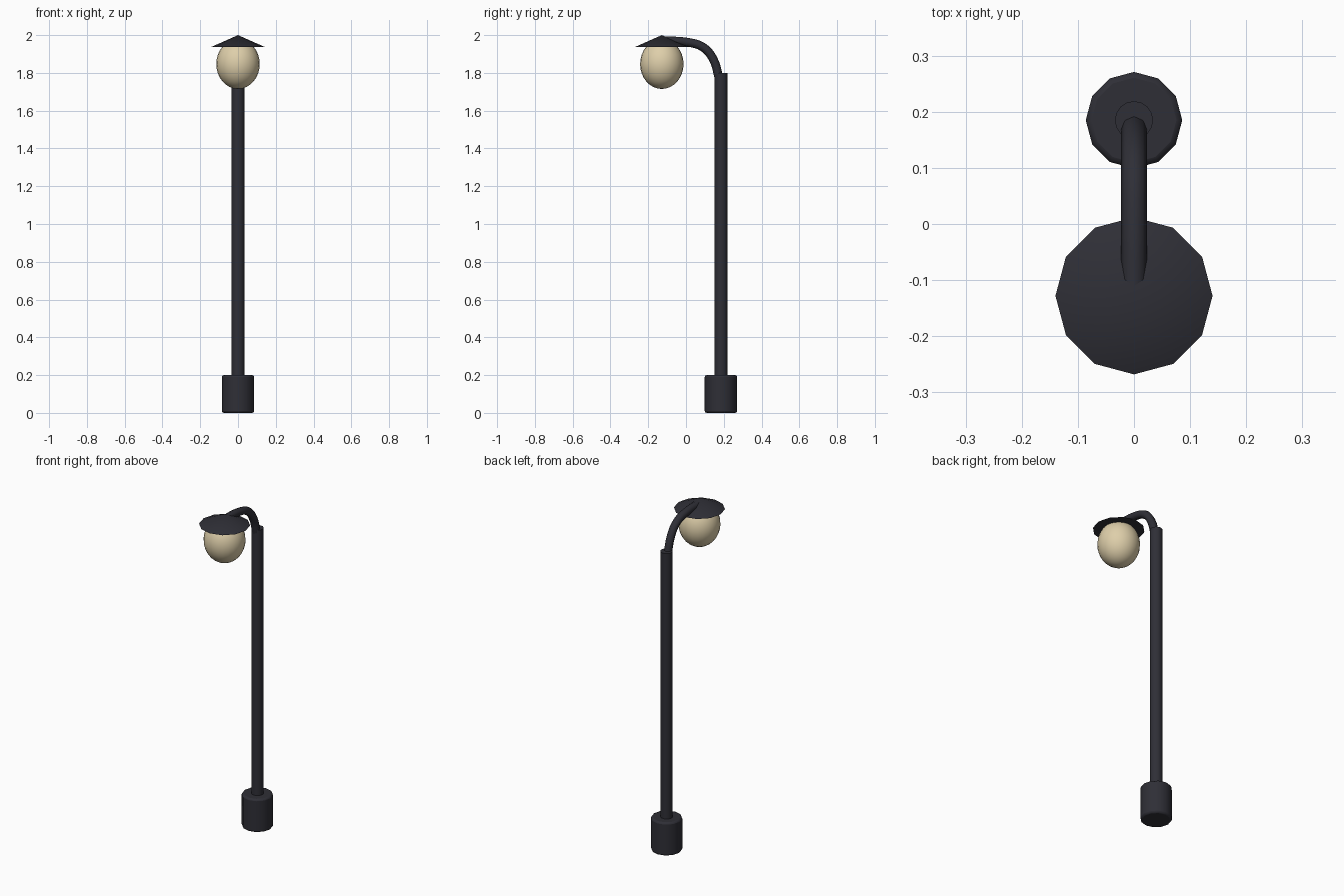
import bpy, math
from mathutils import Vector

if "Cube" in bpy.data.objects:
    bpy.data.objects.remove(bpy.data.objects["Cube"])

POST_Y, LAMP_Y = 0.185, -0.128


def material(name, rgb):
    m = bpy.data.materials.new(name)
    m.diffuse_color = (*rgb, 1)
    m.use_nodes = True
    m.node_tree.nodes["Principled BSDF"].inputs["Base Color"].default_value = m.diffuse_color
    return m


iron = material("dark_iron", (0.028, 0.028, 0.037))
glass = material("warm_glass", (0.73, 0.62, 0.40))


def finish(name, mat, angle=None):
    ob = bpy.context.object
    ob.name = name
    ob.data.materials.append(mat)
    if angle is not None:
        bpy.ops.object.shade_smooth_by_angle(angle=math.radians(angle))
    return ob


def column(name, radius, z0, z1, angle, sides=12):
    bpy.ops.mesh.primitive_cylinder_add(vertices=sides, radius=radius, depth=z1 - z0,
                                        location=(0, POST_Y, (z0 + z1) / 2))
    return finish(name, iron, angle)


# Base with softened rims
base = column("base", 0.086, 0, 0.2, 40)
bevel = base.modifiers.new("rim", 'BEVEL')
bevel.width = 0.01
bevel.segments = 2
bevel.limit_method = 'ANGLE'
bevel.angle_limit = math.radians(50)

# Post
column("post", 0.034, 0.19, 1.8, 40, 16)

# Curved arm from post top into the shade
path = [(0.178, 1.76), (0.142, 1.877), (0.09, 1.936), (0.01, 1.962), (LAMP_Y, 1.97)]
curve = bpy.data.curves.new("arm", 'CURVE')
curve.dimensions = '3D'
curve.bevel_depth = 0.023
curve.bevel_resolution = 2
curve.use_fill_caps = True
curve.resolution_u = 4
spline = curve.splines.new('BEZIER')
spline.bezier_points.add(len(path) - 1)
for p, (y, z) in zip(spline.bezier_points, path):
    p.co = Vector((0, y, z))
    p.handle_left_type = p.handle_right_type = 'AUTO'
curve.materials.append(iron)
arm = bpy.data.objects.new("arm", curve)
bpy.context.collection.objects.link(arm)

# Globe, slightly taller than wide
bpy.ops.mesh.primitive_uv_sphere_add(segments=24, ring_count=16, radius=1,
                                     location=(0, LAMP_Y, 1.847))
bpy.context.object.scale = (0.115, 0.115, 0.132)
finish("globe", glass, 60)

# Conical shade
bpy.ops.mesh.primitive_cone_add(vertices=12, radius1=0.14, radius2=0, depth=0.062,
                                location=(0, LAMP_Y, 1.969))
finish("shade", iron, 30)
